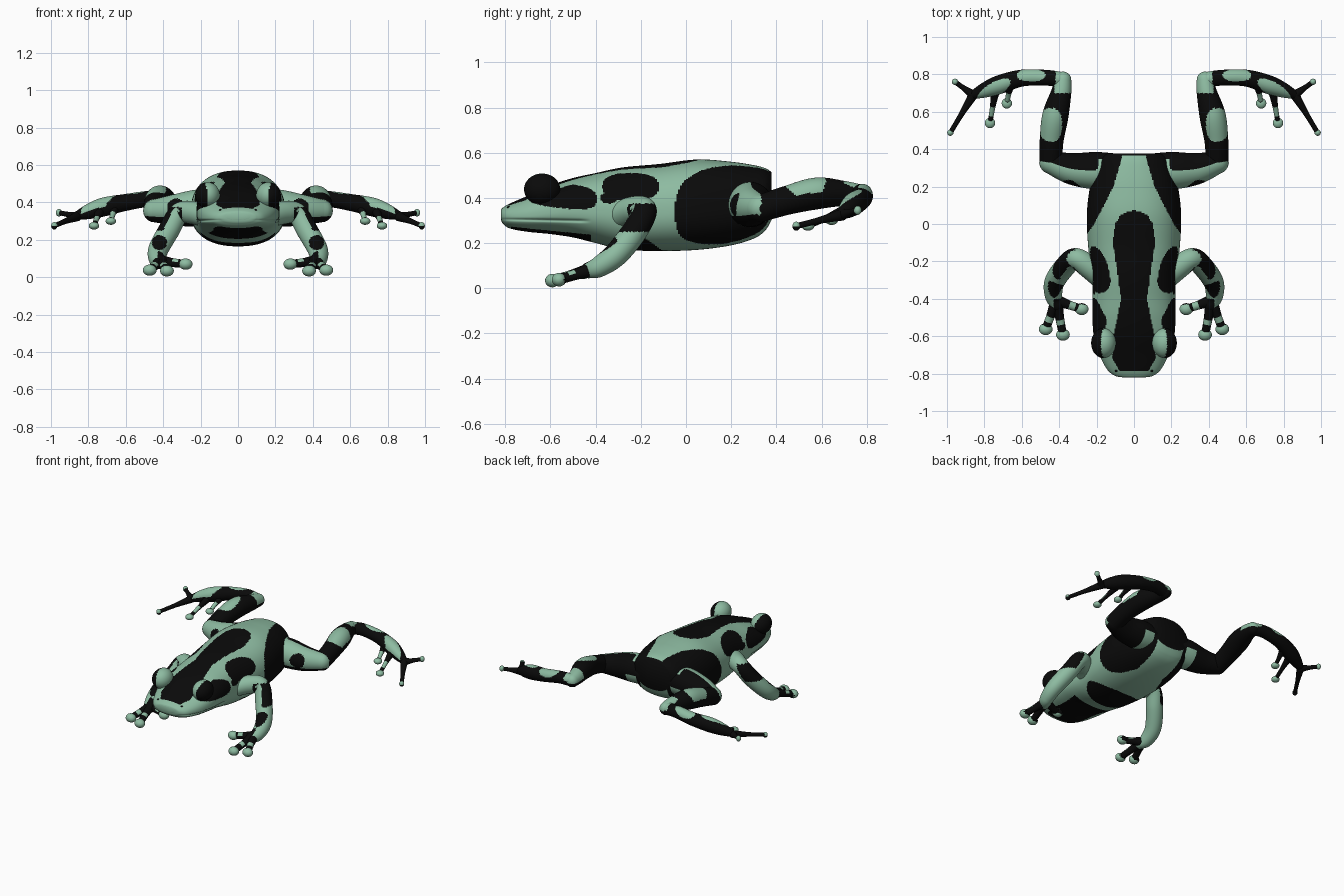
import bpy, bmesh, math
from mathutils import Vector

if "Cube" in bpy.data.objects:
    bpy.data.objects.remove(bpy.data.objects["Cube"])


def material(name, rgb):
    m = bpy.data.materials.new(name)
    m.diffuse_color = (*rgb, 1)
    m.use_nodes = True
    m.node_tree.nodes["Principled BSDF"].inputs["Base Color"].default_value = m.diffuse_color
    return m


MATS = [material("mint green", (0.27, 0.50, 0.36)), material("black", (0.003, 0.003, 0.003))]


def spline(pts, steps):
    """Catmull-Rom resampling of tuples of any size."""
    out = []
    for i in range(len(pts) - 1):
        a, b, c, d = pts[max(i - 1, 0)], pts[i], pts[i + 1], pts[min(i + 2, len(pts) - 1)]
        for k in range(steps):
            t = k / steps
            out.append([q + .5 * t * (r - p + t * (2*p - 5*q + 4*r - s + t * (3*(q - r) + s - p)))
                        for p, q, r, s in zip(a, b, c, d)])
    return out + [list(pts[-1])]


def lerp_table(table, v):
    if v <= table[0][0]:
        return table[0][1]
    for (a, p), (b, q) in zip(table, table[1:]):
        if v <= b:
            return p + (q - p) * (v - a) / (b - a)
    return table[-1][1]


def ell(u, v, cu, cv, ru, rv, n=2):
    return abs((u - cu) / ru) ** n + abs((v - cv) / rv) ** n < 1


def loft(name, rings, rule, mirror=True):
    """Skin rings of points, colour each face by a rule (True = black)."""
    bm = bmesh.new()
    vr = [[bm.verts.new(p) for p in ring] for ring in rings]
    n = len(vr[0])
    for a, b in zip(vr, vr[1:]):
        for j in range(n):
            bm.faces.new((a[j], a[(j + 1) % n], b[(j + 1) % n], b[j]))
    bm.faces.new(vr[0][::-1])
    bm.faces.new(vr[-1])
    finish(name, bm, rule, mirror)


def finish(name, bm, rule, mirror):
    bmesh.ops.recalc_face_normals(bm, faces=bm.faces)
    bm.normal_update()
    for f in bm.faces:
        f.smooth = True
        f.material_index = int(bool(rule(f.calc_center_median(), f.normal)))
    me = bpy.data.meshes.new(name)
    bm.to_mesh(me)
    bm.free()
    ob = bpy.data.objects.new(name, me)
    bpy.context.collection.objects.link(ob)
    for m in MATS:
        me.materials.append(m)
    if mirror:
        ob.modifiers.new("Mirror", 'MIRROR')


def tube(name, pts, rule, steps=16, n=40):
    """Round-ended tube along (x, y, z, radius) points, mirrored in x."""
    s = spline(pts, steps)
    P = [Vector(q[:3]) for q in s]
    R = [q[3] for q in s]
    T = [(P[min(i + 1, len(P) - 1)] - P[max(i - 1, 0)]).normalized() for i in range(len(P))]
    caps = [math.radians(a) for a in (85, 68, 51, 34, 17)]
    rows = [(P[0] - T[0] * R[0] * math.sin(a), T[0], R[0] * math.cos(a)) for a in caps]
    rows += list(zip(P, T, R))
    rows += [(P[-1] + T[-1] * R[-1] * math.sin(a), T[-1], R[-1] * math.cos(a)) for a in caps[::-1]]
    u = T[0].orthogonal().normalized()
    rings = []
    for p, t, r in rows:
        u = (u - t * u.dot(t)).normalized()
        w = t.cross(u)
        rings.append([p + (u * math.cos(2*math.pi*j/n) + w * math.sin(2*math.pi*j/n)) * r for j in range(n)])
    loft(name, rings, rule)


def ball(name, c, r, rule, seg=20):
    bm = bmesh.new()
    bmesh.ops.create_uvsphere(bm, u_segments=seg, v_segments=seg * 2 // 3, radius=1)
    for v in bm.verts:
        v.co = Vector([c[i] + v.co[i] * r[i] for i in range(3)])
    finish(name, bm, rule, True)


# Body and head: stations of (y, half width, top z, bottom z)
STATIONS = [(-.82, .06, .345, .308), (-.812, .1, .356, .288), (-.78, .142, .375, .265), (-.7, .185, .41, .25),
            (-.6, .215, .456, .24), (-.5, .222, .488, .225), (-.4, .222, .51, .2), (-.28, .225, .535, .172),
            (-.12, .245, .55, .165), (.05, .252, .57, .17), (.2, .235, .56, .19), (.3, .205, .545, .22),
            (.35, .18, .532, .255), (.378, .14, .515, .3)]
STRIPE = [(-.79, .075), (-.72, .115), (-.62, .115), (-.5, .09), (-.4, .07), (-.25, .09), (-.1, .113),
          (0, .1), (.05, .07), (.075, 0)]
SADDLE = [(-.05, .25), (0, .212), (.1, .16), (.2, .11), (.3, .08), (.38, .06)]


def body_black(c, n):
    x, y, z = abs(c.x), c.y, c.z
    if -.785 < y < .075 and z > .35 and x < lerp_table(STRIPE, y):
        return True                                             # back stripe
    if ell(y, min(z, .47), .17, .38, .22, .185, 4) and x > (lerp_table(SADDLE, y) if z > .37 else .11):
        return True                                             # flank
    if y > .366 and z > .4:
        return True                                             # rump edge
    if x > .09 and (ell(y, z, -.245, .45, .125, .06, 2.5) or ell(y, z, -.34, .4, .04, .025)):
        return True                                             # shoulder spots
    if x > .15 and ell(y, z + .1 * (y + .55), -.55, .41, .155, .055, 3):
        return True                                             # cheek
    if -.775 < y < -.42 and z < .272 - .1 * (y + .77):
        return True                                             # chin
    return z < .3 and ell(x, y, 0, -.22, .2, .12)               # chest


rings = []
for y, hw, zt, zb in spline(STATIONS, 20):
    zw = zb + (zt - zb) * .45
    ring = []
    for j in range(212):
        a = 2 * math.pi * j / 212
        ca, sa = math.cos(a), math.sin(a)
        x = math.copysign(abs(ca) ** .87, ca) * hw
        z = zw + math.copysign(abs(sa) ** .87, sa) * ((zt - zw) if sa > 0 else (zw - zb))
        # mouth crease
        if y < -.42:
            g = math.exp(-((z - .305 + .02 * (y + .8)) / .006) ** 2) * min(1, (-.42 - y) / .05)
            x *= 1 - .04 * g
        ring.append((x, y, z))
    rings.append(ring)
loft("body", rings, body_black, False)

# Eyes: black, with a mint lid on the inner side
ball("eyes", (.163, -.637, .438), (.066, .08, .07), lambda c, n: c.x > .163 + .3 * max(0, c.z - .46), 48)
ball("nostrils", (.095, -.785, .358), (.008, .007, .007), lambda c, n: True, 10)


# Hind legs
def thigh_black(c, n):
    if .14 < c.x < .19 and n.y < .6 or c.x < .22 and n.z < -.1 and c.x > .14:
        return False
    return n.y > 0.05 or n.z < -.45 or ell(c.x, c.z, .33, .37, .05, .05)


tube("thighs", [(.08, .285, .37, .09), (.2, .285, .37, .1), (.33, .295, .36, .085), (.445, .33, .355, .062)],
     thigh_black, 24, 64)
tube("shins", [(.445, .335, .355, .06), (.44, .45, .39, .064), (.42, .58, .42, .07), (.39, .7, .42, .055),
               (.38, .77, .415, .045)],
     lambda c, n: not (n.z > .1 and ell(c.x, c.y, .445, .53, .06, .09, 2.5)
                       or c.y > .7 and n.z > -.1 and c.x < .425), 20, 64)
tube("hind_feet", [(.385, .77, .415, .042), (.47, .782, .42, .042), (.6, .78, .4, .045), (.72, .745, .375, .05),
                   (.8, .715, .35, .04), (.87, .687, .325, .02)],
     lambda c, n: not (n.z > .1 and (ell(c.x, c.y, .55, .795, .075, .032, 2.5)
                                     or ell(c.x, c.y + .5 * (c.x - .75), .75, .715, .09, .045)
                                     or c.x < .42)), 18, 56)

# Hind toes with round mint tips
TOES = [((.86, .69, .325), (.957, .76, .345)), ((.86, .69, .325), (.982, .488, .275)),
        ((.74, .72, .355), (.77, .54, .275)), ((.66, .75, .37), (.68, .645, .3))]
for i, (a, b) in enumerate(TOES):
    a, b = Vector(a), Vector(b)
    tube(f"hind_toe_{i + 1}", [(*a, .026), (*a.lerp(b, .5), .015), (*b, .013)],
         lambda c, n, i=i, m=a.lerp(b, .62): not (i > 1 and (c - m).length < .03 and n.z > 0), 8, 20)
    r = .017 if i < 2 else .028
    ball(f"hind_toe_tip_{i + 1}", b, (r, r, .02), lambda c, n, i=i: i == 1 and n.z < 0)


# Front legs
def arm_black(c, n):
    if .25 < c.z < .375 and c.x > .3:
        return n.x > .15 and n.y > -.75
    return ell(c.x, c.z, .42, .185, .04, .04) and n.y < .3 or c.y < -.4 and n.z > .2 and c.x < .43


tube("front_legs", [(.15, -.31, .32, .06), (.24, -.23, .345, .062), (.315, -.185, .34, .056),
                    (.37, -.23, .25, .057), (.425, -.31, .15, .054), (.43, -.385, .095, .046),
                    (.41, -.43, .08, .036)], arm_black, 18, 56)

# Fingers with wide discs
FINGERS = [(.28, -.455, .07), (.38, -.592, .034), (.472, -.562, .038)]
for i, b in enumerate(FINGERS):
    a, b = Vector((.415, -.41, .085)), Vector(b)
    tube(f"finger_{i + 1}", [(*a, .034), (*a.lerp(b, .5), .024), (*b, .022)],
         lambda c, n, m=a.lerp(b, .62): not ((c - m).length < .028 and n.z > .3), 12, 24)
    ball(f"finger_disc_{i + 1}", b, (.037, .032, .03), lambda c, n: n.y > .75)
